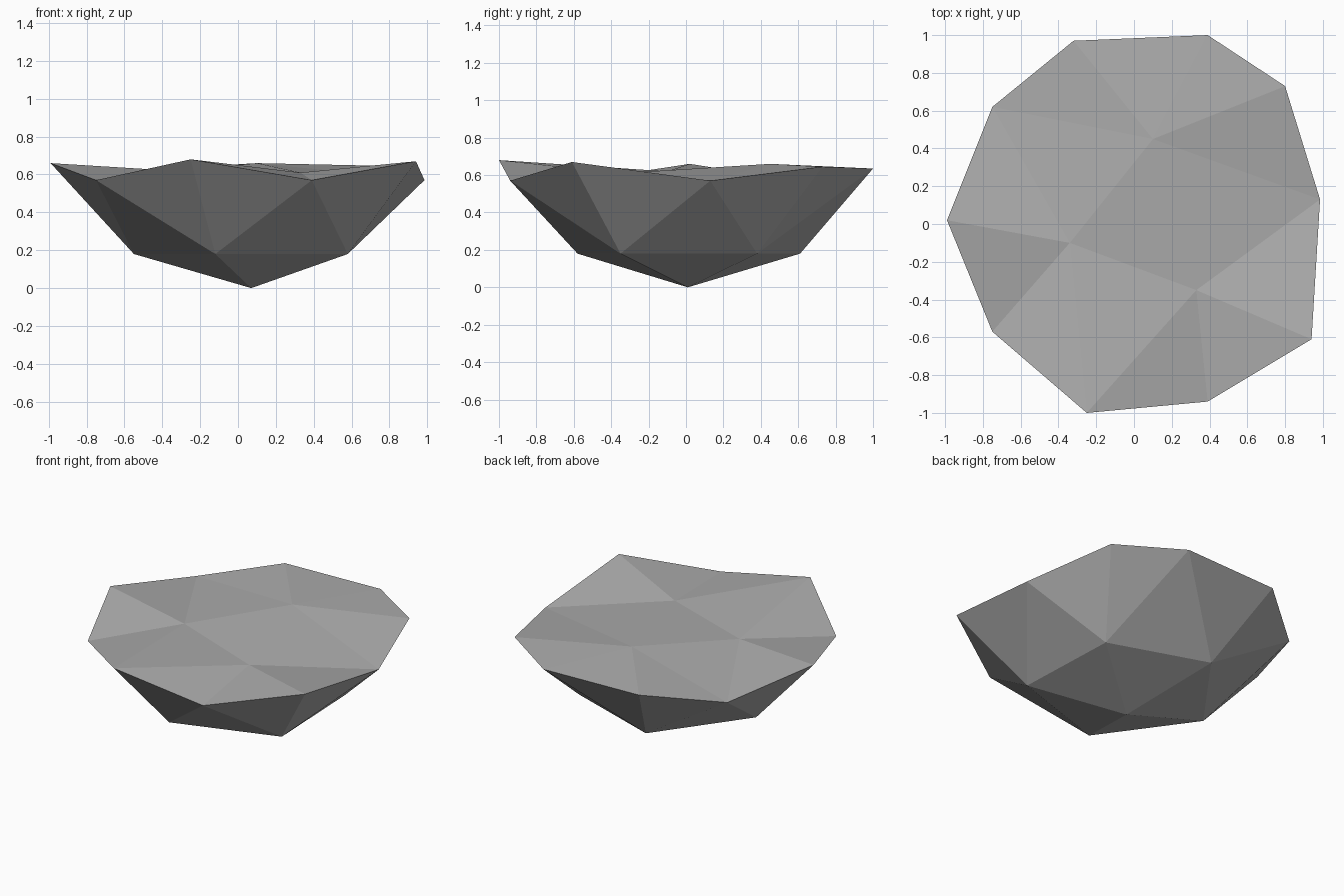
import bpy
import bmesh

default_cube = bpy.data.objects.get("Cube")
if default_cube:
    bpy.data.objects.remove(default_cube, do_unlink=True)

# One plain stone colour
stone = bpy.data.materials.new("stone_grey")
stone.use_nodes = True
colour = (0.42, 0.42, 0.42, 1.0)
stone.diffuse_color = colour
shader = next(n for n in stone.node_tree.nodes if n.type == "BSDF_PRINCIPLED")
shader.inputs["Base Color"].default_value = colour

# Rim, anticlockwise from the right side: corners alternate with dips
rim_points = [
    (-0.99, 0.02, 0.66), (-0.75, -0.57, 0.57), (-0.25, -1.0, 0.68),
    (0.39, -0.94, 0.57), (0.94, -0.61, 0.67), (0.985, 0.13, 0.57),
    (0.80, 0.73, 0.645), (0.39, 1.0, 0.635), (-0.32, 0.97, 0.635),
    (-0.75, 0.62, 0.565),
]
# Lower ring, one point under each rim corner
ring_plan = [(-0.55, 0.02), (-0.12, -0.58), (0.58, -0.35), (0.55, 0.38), (-0.12, 0.61)]
ring_height = 0.18
# Shallow bumps on the broken top
bump_points = [(-0.34, -0.10, 0.62), (0.33, -0.35, 0.61), (0.10, 0.45, 0.66)]

bm = bmesh.new()
rim = [bm.verts.new(p) for p in rim_points]
ring = [bm.verts.new((x, y, ring_height)) for x, y in ring_plan]
bumps = [bm.verts.new(p) for p in bump_points]
tip = bm.verts.new((0.07, 0.01, 0))


def fan(centre, outline):
    for a, b in zip(outline, outline[1:]):
        bm.faces.new((centre, a, b))


# Underside: tip fan, then a band of triangles up to the rim
for i, low in enumerate(ring):
    following = ring[(i + 1) % len(ring)]
    dip = rim[2 * i + 1]
    bm.faces.new((tip, following, low))
    bm.faces.new((low, following, dip))
    fan(low, [dip, rim[2 * i], rim[2 * i - 1]])

# Top: a fan from each bump to its stretch of rim, joined in the middle
stretches = [(9, 12), (2, 5), (5, 9)]
for i, (first, last) in enumerate(stretches):
    outline = [rim[k % len(rim)] for k in range(first, last + 1)]
    fan(bumps[i], outline)
    bm.faces.new((bumps[i], outline[-1], bumps[(i + 1) % len(bumps)]))
bm.faces.new(bumps)

bmesh.ops.recalc_face_normals(bm, faces=bm.faces[:])
mesh = bpy.data.meshes.new("rock")
bm.to_mesh(mesh)
bm.free()
mesh.materials.append(stone)
bpy.context.collection.objects.link(bpy.data.objects.new("rock", mesh))
